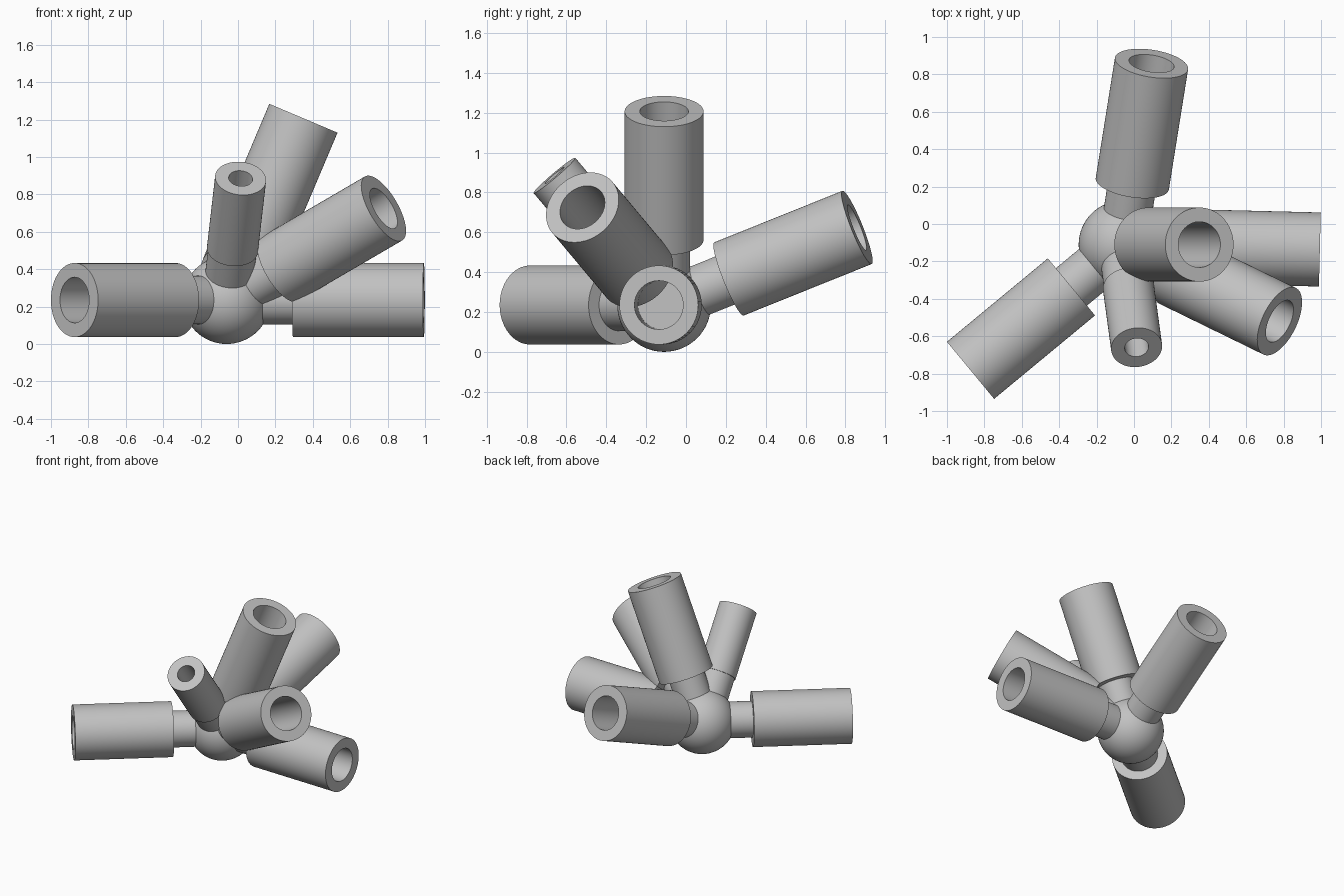
import bpy
import bmesh
import math
from mathutils import Vector, Matrix

cube = bpy.data.objects.get("Cube")
if cube:
    bpy.data.objects.remove(cube, do_unlink=True)

SIDES = 64
CENTRE = Vector((-0.061, -0.11, 0.235))
HUB_RADIUS = 0.235
STUB_RADIUS = 0.13
SLEEVE_START = 0.355

grey = bpy.data.materials.new("plain grey")
grey.use_nodes = True
grey.diffuse_color = (0.54, 0.54, 0.54, 1)
grey.node_tree.nodes["Principled BSDF"].inputs["Base Color"].default_value = grey.diffuse_color


def add_object(name, bm, matrix):
    """Turn a bmesh into a smooth shaded object with crisp rims."""
    bmesh.ops.recalc_face_normals(bm, faces=bm.faces)
    mesh = bpy.data.meshes.new(name)
    bm.to_mesh(mesh)
    bm.free()
    mesh.materials.append(grey)
    obj = bpy.data.objects.new(name, mesh)
    obj.matrix_world = matrix
    bpy.context.collection.objects.link(obj)
    bpy.ops.object.select_all(action='DESELECT')
    obj.select_set(True)
    bpy.context.view_layer.objects.active = obj
    bpy.ops.object.shade_smooth_by_angle(angle=math.radians(35))
    return obj


def lathe(name, profile, matrix):
    """Revolve (radius, height) points about the local z axis."""
    bm = bmesh.new()
    verts = [bm.verts.new((r, 0, z)) for r, z in profile]
    edges = [bm.edges.new(pair) for pair in zip(verts, verts[1:])]
    bmesh.ops.spin(bm, geom=verts + edges, cent=(0, 0, 0), axis=(0, 0, 1),
                   angle=math.tau, steps=SIDES, use_duplicate=False)
    bmesh.ops.remove_doubles(bm, verts=bm.verts, dist=0.0001)
    return add_object(name, bm, matrix)


# Central ball
ball = bmesh.new()
bmesh.ops.create_uvsphere(ball, u_segments=SIDES, v_segments=SIDES // 2, radius=HUB_RADIUS)
add_object("hub_ball", ball, Matrix.Translation(CENTRE))

# Arms: name, direction, sleeve end, sleeve radius, bore radius
arms = [
    ("left", (1, -0.025, 0), 1.055, 0.198, 0.122),
    ("back", (0.155, 0.97, 0.39), 1.055, 0.198, 0.122),
    ("upper", (0.41, 0, 0.97), 1.055, 0.198, 0.122),
    ("front_left", (0.84, -0.41, 0.49), 1.055, 0.198, 0.122),
    ("front_right", (-0.81, -0.67, 0), 1.055, 0.198, 0.122),
    ("small_front", (0.075, -0.55, 0.65), 0.855, 0.137, 0.064),
]
for name, direction, end, radius, bore in arms:
    turn = Vector(direction).to_track_quat('Z', 'Y').to_matrix().to_4x4()
    place = Matrix.Translation(CENTRE) @ turn
    # Solid peg from the ball, closing the bottom of the bore
    top = SLEEVE_START + 0.002
    lathe(name + "_peg", [(0, 0), (STUB_RADIUS, 0), (STUB_RADIUS, top), (0, top)], place)
    # Hollow sleeve
    lathe(name + "_sleeve", [(bore, SLEEVE_START), (radius, SLEEVE_START), (radius, end),
                             (bore, end), (bore, SLEEVE_START)], place)
